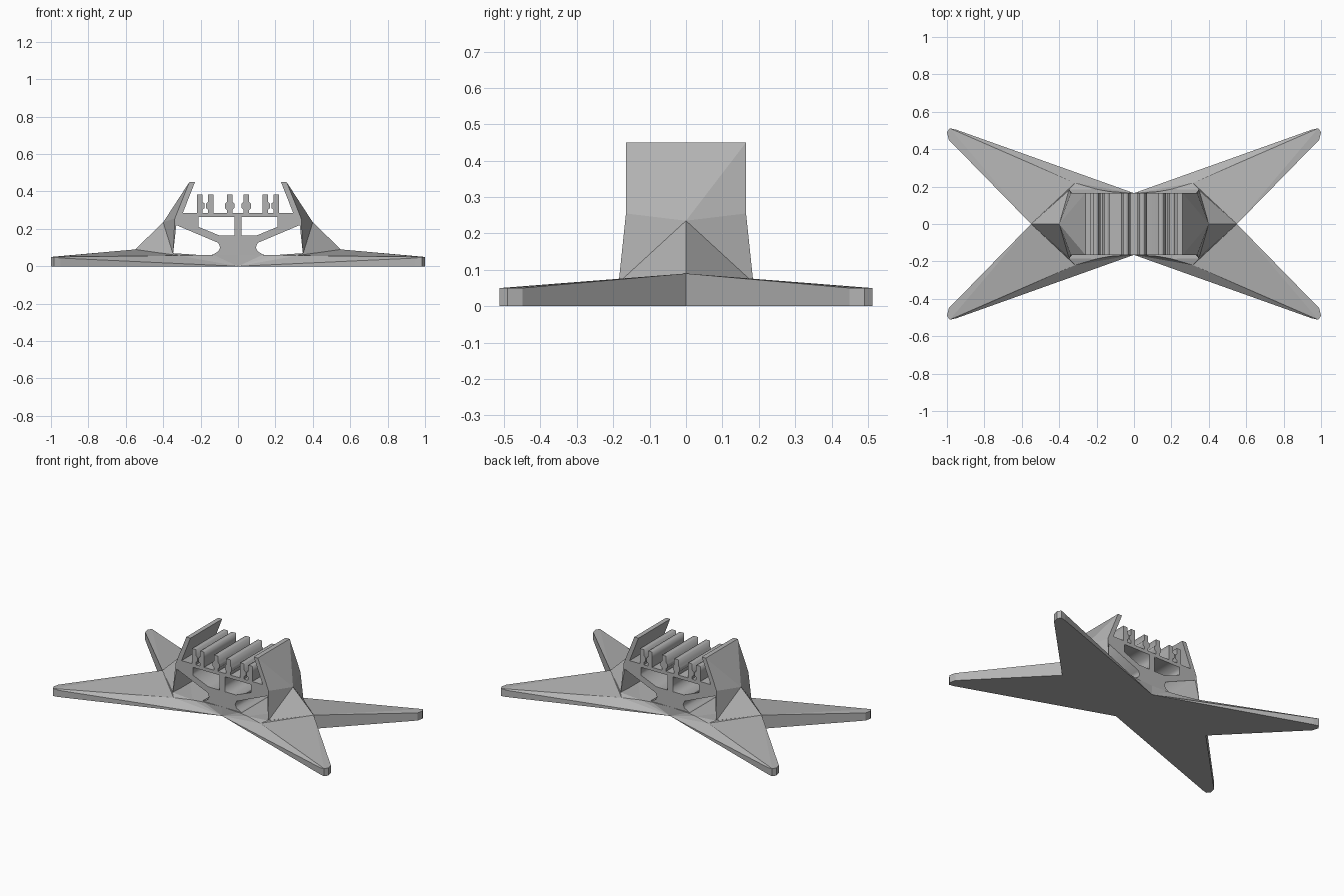
import bpy, bmesh, math

cube = bpy.data.objects.get("Cube")
if cube:
    bpy.data.objects.remove(cube)

grey = bpy.data.materials.new("plain_grey")
grey.use_nodes = True
grey.diffuse_color = (0.45, 0.45, 0.45, 1)
grey.node_tree.nodes["Principled BSDF"].inputs["Base Color"].default_value = grey.diffuse_color
DEPTH = 0.165  # half depth of the cradle


def add_mesh(name, bm):
    bmesh.ops.recalc_face_normals(bm, faces=bm.faces)
    mesh = bpy.data.meshes.new(name)
    bm.to_mesh(mesh)
    bm.free()
    mesh.materials.append(grey)
    ob = bpy.data.objects.new(name, mesh)
    bpy.context.collection.objects.link(ob)
    return ob


def hull(name, points):
    bm = bmesh.new()
    verts = [bm.verts.new(p) for p in points]
    out = bmesh.ops.convex_hull(bm, input=verts)
    bmesh.ops.delete(bm, geom=list({v for v in out["geom_interior"] + out["geom_unused"]
                                   if isinstance(v, bmesh.types.BMVert)}), context="VERTS")
    return add_mesh(name, bm)


def extrude_profile(name, loops):
    """Fill x-z outlines (inner loops are holes) and extrude along y."""
    curve = bpy.data.curves.new(name, "CURVE")
    curve.dimensions = "2D"
    curve.fill_mode = "BOTH"
    curve.extrude = DEPTH
    for loop in loops:
        spline = curve.splines.new("POLY")
        spline.points.add(len(loop) - 1)
        for point, (x, z) in zip(spline.points, loop):
            point.co = (x, z, 0, 1)
        spline.use_cyclic_u = True
    curve.materials.append(grey)
    ob = bpy.data.objects.new(name, curve)
    ob.rotation_euler.x = math.pi / 2
    bpy.context.collection.objects.link(ob)
    bpy.ops.object.select_all(action="DESELECT")
    ob.select_set(True)
    bpy.context.view_layer.objects.active = ob
    bpy.ops.object.convert(target="MESH")
    return ob


def flip(loop):
    return [(-x, z) for x, z in reversed(loop)]


def both_y(points):
    return [(x, s * y, z) for x, y, z in points for s in (1, -1)]


# Four-pointed base: one quarter, mirrored twice
top = {
    "notch": (0.55, 0, 0.09), "tip1": (0.99, 0.45, 0.05), "tip2": (1, 0.49, 0.05),
    "tip3": (0.985, 0.512, 0.05), "rim": (0.95, 0.504, 0.044),
    "in1": (0.315, 0.22, 0.057), "in2": (0.2, 0.186, 0.06), "in3": (0.13, 0.173, 0.06),
    "waist": (0, DEPTH, 0.06), "mid": (0, 0, 0.06),
    "foot": (0.347, 0.185, 0.07), "inner": (0.347, 0, 0.06),
}
bm = bmesh.new()
v = {k: bm.verts.new(p) for k, p in top.items()}
edge = ["notch", "tip1", "tip2", "tip3", "rim", "waist", "mid"]
for k in edge:
    v["low_" + k] = bm.verts.new((top[k][0], top[k][1], 0))
faces = [["low_" + k for k in edge]]
faces += [[a, b, "low_" + b, "low_" + a] for a, b in zip(edge[:4], edge[1:5])]
faces += [
    ("rim", "low_waist", "low_rim"),
    ("tip3", "rim", "in1"), ("rim", "low_waist", "in1"), ("in1", "low_waist", "in2"),
    ("in2", "low_waist", "in3"), ("in3", "low_waist", "waist"),
    ("notch", "tip1", "tip2", "tip3"), ("notch", "tip3", "in1"), ("notch", "in1", "foot"),
    ("foot", "in1", "in2"), ("notch", "foot", "inner"),
    ("foot", "in2", "inner"), ("inner", "in2", "in3", "waist", "mid"),
]
for f in faces:
    bm.faces.new([v[k] for k in f])
base = add_mesh("star_base", bm)
mirror = base.modifiers.new("Mirror", "MIRROR")
mirror.use_axis = (True, True, False)

# Side pylons: leaning plate, faceted leg and pointed buttress
for side, s in (("left", 1), ("right", -1)):
    def place(points):
        return [(s * x, y, z) for x, y, z in points]
    apex, notch = (0.40, 0, 0.235), (0.55, 0, 0.09)
    shoulder, lower = (0.338, DEPTH, 0.255), (0.33, DEPTH, 0.22)
    foot = (0.347, 0.185, 0.065)
    plate = both_y([(0.23, DEPTH, 0.45), (0.26, DEPTH, 0.45), (0.295, DEPTH, 0.285), lower, shoulder])
    hull(side + "_pylon_plate", place(plate + [apex]))
    hull(side + "_pylon_leg", place(both_y([shoulder, lower, foot]) + [apex]))
    hull(side + "_buttress", place(both_y([foot]) + [apex, notch]))

# Central truss with two windows
half = [(0.17, 0.05), (0.13, 0.065), (0.105, 0.08), (0.095, 0.1), (0.105, 0.125),
        (0.33, 0.22), (0.295, 0.285)]
window = [(0.02, 0.165), (0.1, 0.165), (0.21, 0.21), (0.21, 0.263), (0.02, 0.263)]
extrude_profile("central_truss", [[(0, 0.01)] + half + flip(half), window, flip(window)])

# Ribs on the shelf, each with a bulge part way up
def rib(x, wide_in, wide_out):
    steps = [(0.28, 0), (0.302, 0), (0.312, 1), (0.335, 1), (0.345, 0), (0.385, 0)]
    right = [(x + 0.015 + wide_out * b, z) for z, b in steps]
    left = [(x - 0.015 - wide_in * b, z) for z, b in reversed(steps)]
    return right + left


for name, x, a, b in (("inner", 0.045, 0.01, 0.01), ("middle", 0.145, 0, 0.012), ("outer", 0.205, 0.012, 0)):
    loop = rib(x, a, b)
    extrude_profile("left_%s_rib" % name, [loop])
    extrude_profile("right_%s_rib" % name, [flip(loop)])
